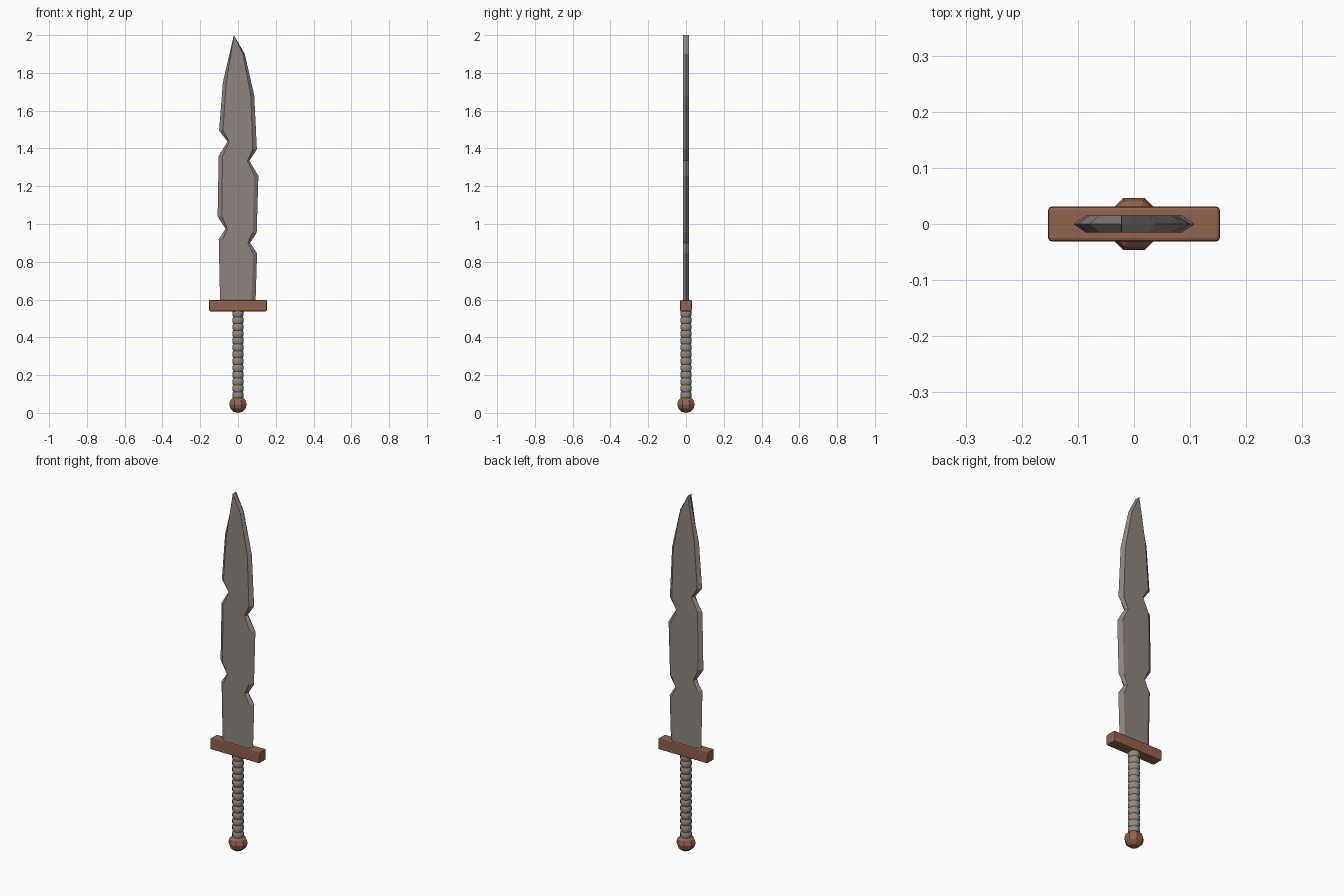
import bpy, bmesh, math

if "Cube" in bpy.data.objects:
    bpy.data.objects.remove(bpy.data.objects["Cube"])


def material(name, rgb):
    m = bpy.data.materials.new(name)
    m.diffuse_color = (*rgb, 1)
    m.use_nodes = True
    m.node_tree.nodes["Principled BSDF"].inputs["Base Color"].default_value = m.diffuse_color
    return m


STEEL = material("worn steel", (0.27, 0.235, 0.215))
WRAP = material("grip grey", (0.29, 0.25, 0.225))
BRONZE = material("brown bronze", (0.29, 0.125, 0.075))


def finish(name, bm, mat):
    bmesh.ops.recalc_face_normals(bm, faces=bm.faces)
    me = bpy.data.meshes.new(name)
    bm.to_mesh(me)
    bm.free()
    me.materials.append(mat)
    ob = bpy.data.objects.new(name, me)
    bpy.context.collection.objects.link(ob)
    return ob


# Blade: chipped outline (x, z, bevel width), right edge up to the tip, then left edge down
outline = [
    (0.093, 0.59, 0.022), (0.101, 0.845, 0.022), (0.064, 0.90, 0.012),
    (0.099, 0.955, 0.022), (0.108, 1.255, 0.022), (0.060, 1.335, 0.010),
    (0.100, 1.395, 0.022), (0.086, 1.68, 0.018), (0.036, 1.90, 0.010),
    (-0.022, 2.0, 0.0),
    (-0.080, 1.75, -0.018), (-0.100, 1.495, -0.020), (-0.056, 1.437, -0.010),
    (-0.102, 1.36, -0.020), (-0.108, 1.04, -0.022), (-0.066, 0.975, -0.010),
    (-0.102, 0.92, -0.022), (-0.095, 0.59, -0.022)]
bm = bmesh.new()
edge = [bm.verts.new((x, 0, z)) for x, z, b in outline]
for y in (-0.015, 0.015):
    flat = [bm.verts.new((x - b, y, z)) for x, z, b in outline]
    bm.faces.new(flat)
    for i in range(len(edge) - 1):
        bm.faces.new((edge[i], edge[i + 1], flat[i + 1], flat[i]))
    bm.faces.new((edge[-1], edge[0], flat[0], flat[-1]))
finish("blade", bm, STEEL)

# Crossguard: softened bar
bm = bmesh.new()
bmesh.ops.create_cube(bm, size=1)
for v in bm.verts:
    v.co = (v.co.x * 0.306, v.co.y * 0.062, 0.568 + v.co.z * 0.06)
guard = finish("crossguard", bm, BRONZE)
bev = guard.modifiers.new("soft edges", 'BEVEL')
bev.width = 0.006
bev.segments = 2

# Grip: turned profile with wrapped ridges
profile = []
ridges, low, high = 13, 0.075, 0.545
step = (high - low) / ridges
for i in range(ridges):
    z = low + i * step
    profile += [(0.026, z), (0.030, z + step * 0.25), (0.030, z + step * 0.75)]
profile.append((0.026, high))
SIDES = 12
bm = bmesh.new()
rings = [[bm.verts.new((r * math.cos(2 * math.pi * k / SIDES),
                        r * math.sin(2 * math.pi * k / SIDES), z))
          for k in range(SIDES)] for r, z in profile]
for a, b in zip(rings, rings[1:]):
    for k in range(SIDES):
        n = (k + 1) % SIDES
        bm.faces.new((a[k], a[n], b[n], b[k]))
bm.faces.new(rings[0])
bm.faces.new(rings[-1])
grip = finish("grip", bm, WRAP)
bpy.context.view_layer.objects.active = grip
grip.select_set(True)
bpy.ops.object.shade_smooth_by_angle(angle=math.radians(35))

# Pommel: faceted ball with flats facing front and side
bm = bmesh.new()
bmesh.ops.create_uvsphere(bm, u_segments=8, v_segments=6, radius=1)
c, s = math.cos(math.pi / 8), math.sin(math.pi / 8)
for v in bm.verts:
    x, y, z = v.co
    v.co = ((x * c - y * s) * 0.05, (x * s + y * c) * 0.05, 0.045 + z * 0.045)
finish("pommel", bm, BRONZE)
